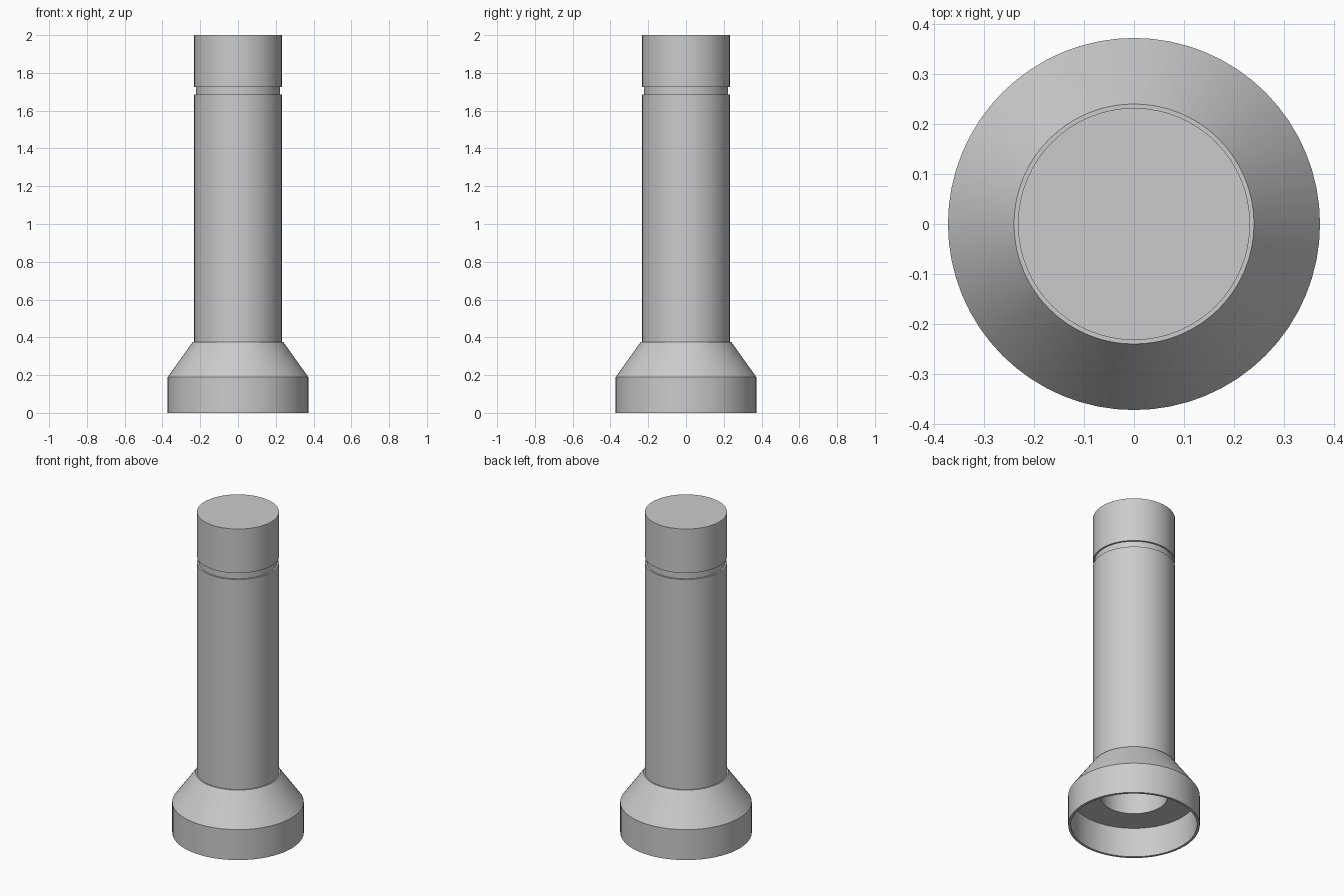
import bpy
import bmesh
import math

cube = bpy.data.objects.get("Cube")
if cube:
    bpy.data.objects.remove(cube, do_unlink=True)

SIDES = 64
TUBE_R, NECK_R, BORE_R = 0.232, 0.222, 0.19
HEAD_R, RIM_R, COLLAR_R = 0.372, 0.357, 0.24
FLOOR_Z, SHOULDER_Z, COLLAR_Z = 0.185, 0.19, 0.375
NECK_Z, CAP_Z, TOP_Z = 1.685, 1.725, 2.0

# Single grey finish
grey = bpy.data.materials.new("plain grey")
grey.use_nodes = True
colour = (0.6, 0.6, 0.6, 1)
grey.diffuse_color = colour
grey.node_tree.nodes["Principled BSDF"].inputs["Base Color"].default_value = colour


def lathe(name, profile):
    """Spin a closed (radius, height) profile around the z axis."""
    bm = bmesh.new()
    rings = []
    for i in range(SIDES):
        a = math.tau * i / SIDES
        rings.append([bm.verts.new((r * math.cos(a), r * math.sin(a), z))
                      for r, z in profile])
    count = len(profile)
    for i in range(SIDES):
        here, there = rings[i], rings[(i + 1) % SIDES]
        for j in range(count):
            k = (j + 1) % count
            if profile[j][0] == 0 and profile[k][0] == 0:
                continue
            bm.faces.new((here[j], there[j], there[k], here[k]))
    bmesh.ops.remove_doubles(bm, verts=bm.verts, dist=0.0001)
    bmesh.ops.recalc_face_normals(bm, faces=bm.faces)
    mesh = bpy.data.meshes.new(name)
    bm.to_mesh(mesh)
    bm.free()
    mesh.materials.append(grey)
    obj = bpy.data.objects.new(name, mesh)
    bpy.context.collection.objects.link(obj)
    bpy.ops.object.select_all(action="DESELECT")
    obj.select_set(True)
    bpy.context.view_layer.objects.active = obj
    bpy.ops.object.shade_smooth_by_angle(angle=math.radians(30))
    return obj


# Wide hollow head with tapered collar and recessed floor
lathe("flared_head", [(RIM_R, 0), (HEAD_R, 0), (HEAD_R, SHOULDER_Z),
                      (COLLAR_R, COLLAR_Z), (BORE_R, COLLAR_Z),
                      (BORE_R, FLOOR_Z), (RIM_R, FLOOR_Z)])

# Long open tube
lathe("body_tube", [(BORE_R, COLLAR_Z), (TUBE_R, COLLAR_Z),
                    (TUBE_R, NECK_Z), (BORE_R, NECK_Z)])

# Narrow groove between tube and cap
lathe("neck_groove", [(0, NECK_Z), (NECK_R, NECK_Z), (NECK_R, CAP_Z), (0, CAP_Z)])

# Closed end cap
lathe("end_cap", [(0, CAP_Z), (TUBE_R, CAP_Z), (TUBE_R, TOP_Z), (0, TOP_Z)])
